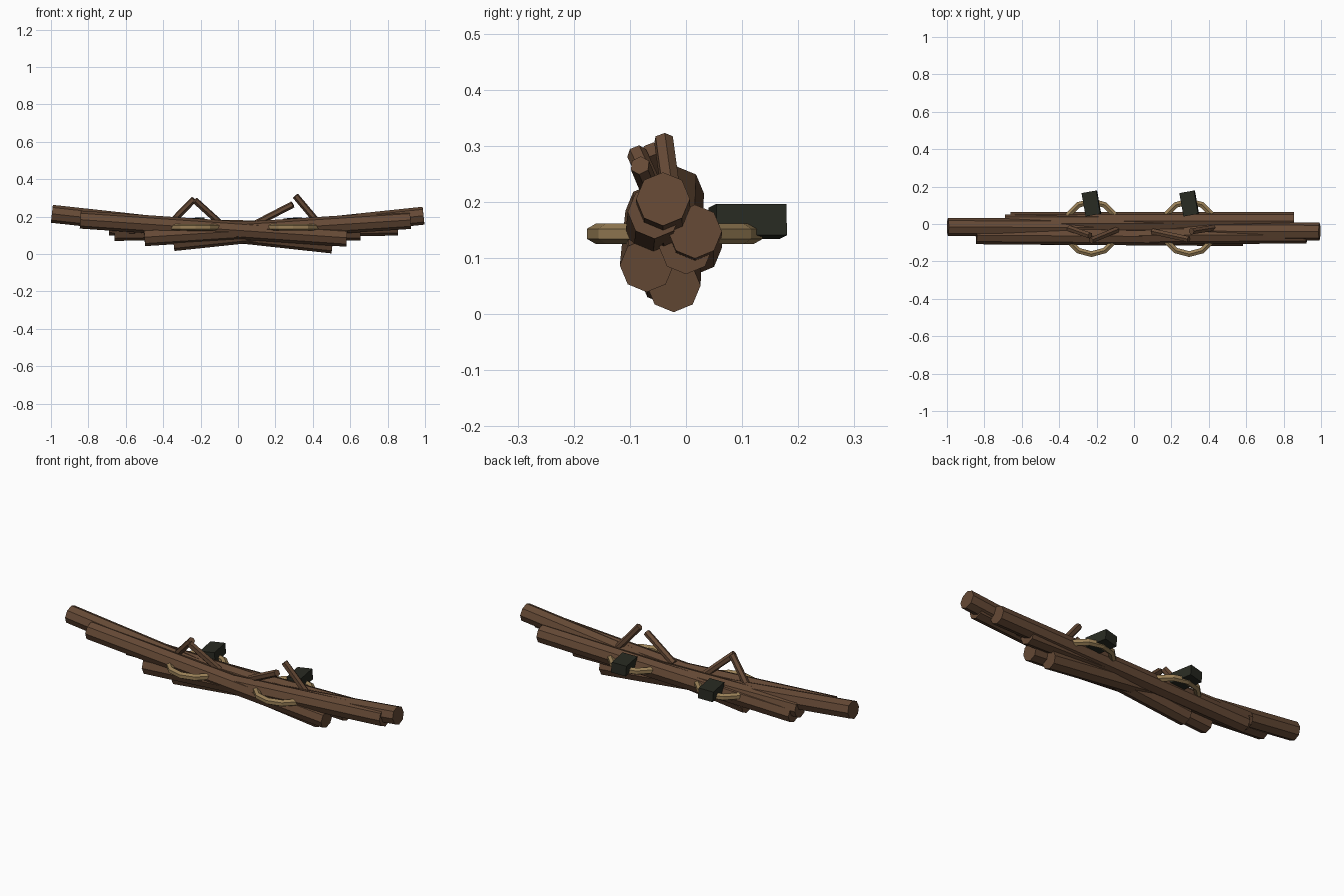
import bpy, bmesh, math
from mathutils import Vector, Matrix, Euler

if "Cube" in bpy.data.objects:
    bpy.data.objects.remove(bpy.data.objects["Cube"])


def material(name, rgb):
    m = bpy.data.materials.new(name)
    m.diffuse_color = (*rgb, 1)
    m.use_nodes = True
    m.node_tree.nodes["Principled BSDF"].inputs["Base Color"].default_value = m.diffuse_color
    return m


WOOD = material("brown_bark", (0.13, 0.067, 0.036))
ROPE = material("tan_rope", (0.32, 0.215, 0.095))
DARK = material("dark_knot", (0.022, 0.024, 0.016))


def finish(name, bm, mat):
    bmesh.ops.recalc_face_normals(bm, faces=bm.faces)
    me = bpy.data.meshes.new(name)
    bm.to_mesh(me)
    bm.free()
    me.materials.append(mat)
    ob = bpy.data.objects.new(name, me)
    bpy.context.collection.objects.link(ob)
    return ob


def rod(name, a, b, r, sides):
    """Straight prism between two points, one corner pointing up."""
    a, b = Vector(a), Vector(b)
    d = b - a
    rot = d.to_track_quat('Z', 'Y').to_matrix().to_4x4()
    bm = bmesh.new()
    bmesh.ops.create_cone(bm, cap_ends=True, segments=sides, radius1=r, radius2=r,
                          depth=d.length, matrix=Matrix.Translation((a + b) / 2) @ rot)
    return finish(name, bm, WOOD)


def ring(name, centre, R, r, n=12, m=6):
    """Flat-shaded horizontal torus."""
    bm = bmesh.new()
    loops = []
    for i in range(n):
        t = 2 * math.pi * i / n
        loop = []
        for j in range(m):
            p = 2 * math.pi * (j + 0.5) / m
            q = R + r * math.cos(p)
            loop.append(bm.verts.new((centre[0] + q * math.cos(t), centre[1] + q * math.sin(t),
                                      centre[2] + r * math.sin(p))))
        loops.append(loop)
    for i in range(n):
        A, B = loops[i], loops[(i + 1) % n]
        for j in range(m):
            k = (j + 1) % m
            bm.faces.new((A[j], B[j], B[k], A[k]))
    return finish(name, bm, ROPE)


# Main branches of the bundle
logs = [
    ((-0.995, -0.016, 0.215), (0.505, -0.022, 0.051)),
    ((0.992, -0.041, 0.205), (-0.345, -0.035, 0.064)),
    ((-0.843, -0.060, 0.184), (0.582, -0.070, 0.087)),
    ((-0.500, -0.065, 0.090), (0.922, -0.056, 0.197 - 0.015)),
    ((-0.660, 0.016, 0.118), (0.855, 0.016, 0.147)),
    ((-0.690, 0.004, 0.148), (0.655, 0.000, 0.119)),
]
for i, (a, b) in enumerate(logs):
    rod(f"branch_{i + 1}", a, b, 0.048, 8)

# Small twigs poking out of the top
twigs = [
    ((-0.370, -0.015, 0.155), (-0.235, -0.062, 0.293)),
    ((-0.090, -0.030, 0.160), (-0.230, -0.088, 0.287)),
    ((0.100, -0.040, 0.165), (0.293, -0.082, 0.265)),
    ((0.430, -0.020, 0.165), (0.307, -0.040, 0.311)),
]
for i, (a, b) in enumerate(twigs):
    rod(f"twig_{i + 1}", a, b, 0.018, 6)

# Rope loops with a dark knot behind each
for i, x in enumerate((-0.228, 0.295)):
    ring(f"rope_loop_{i + 1}", (x, -0.02, 0.143), 0.141, 0.018)
    bm = bmesh.new()
    rot = Euler((0, math.radians(-5), math.radians(10))).to_matrix().to_4x4()
    bmesh.ops.create_cube(bm, size=1, matrix=Matrix.Translation((x, 0.110, 0.165)) @ rot
                          @ Matrix.Diagonal((0.08, 0.127, 0.056, 1)))
    finish(f"rope_knot_{i + 1}", bm, DARK)
